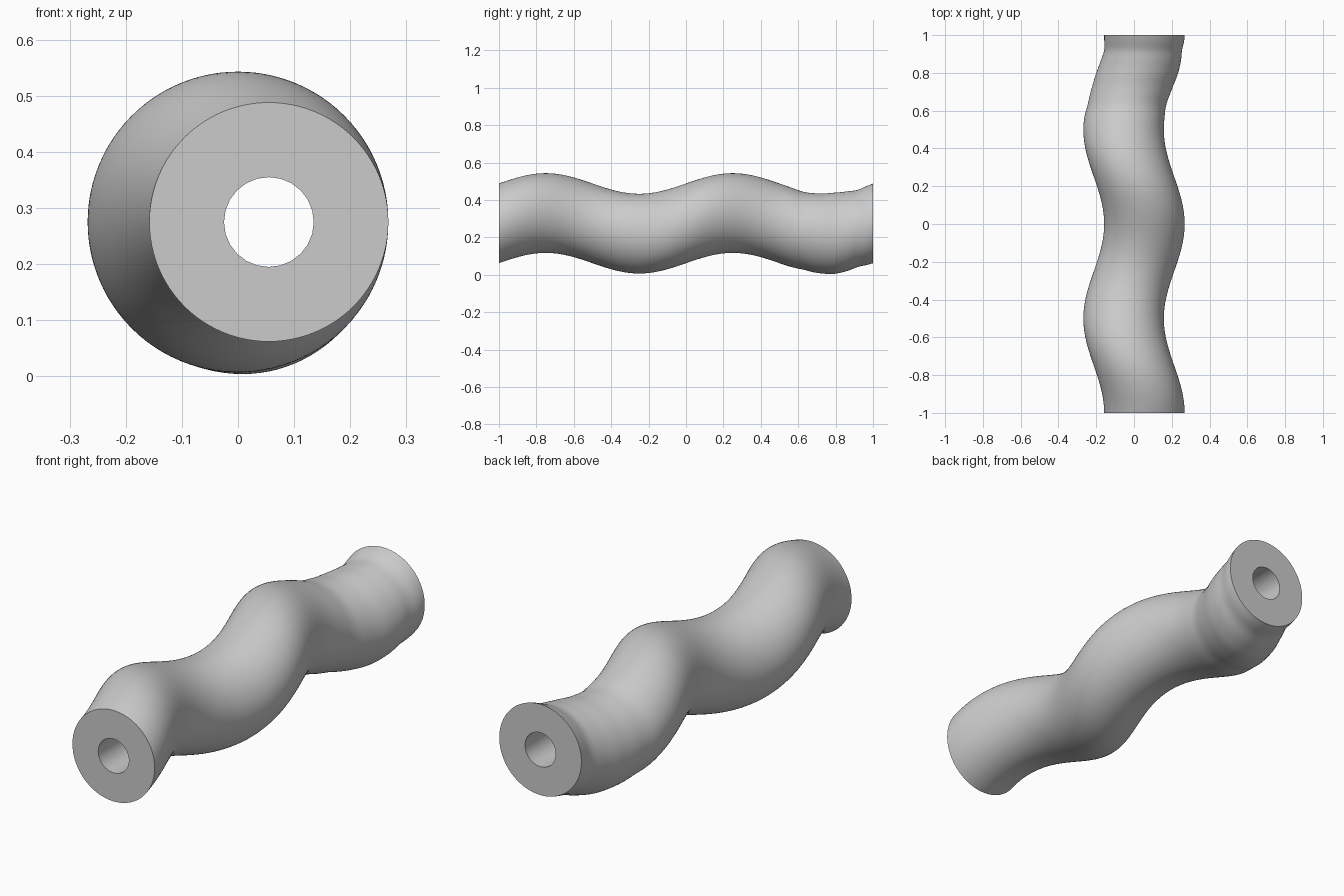
import bpy, bmesh, math

cube = bpy.data.objects.get("Cube")
if cube:
    bpy.data.objects.remove(cube, do_unlink=True)

grey = bpy.data.materials.new("plain grey")
grey.use_nodes = True
colour = (0.6, 0.6, 0.6, 1)
grey.diffuse_color = colour
grey.node_tree.nodes["Principled BSDF"].inputs["Base Color"].default_value = colour

RADIUS, HELIX, BORE, MID_Z = 0.213, 0.055, 0.08, 0.275
SIDES, STEPS, BORE_SIDES = 96, 160, 24


def swell(y):
    """Slight neck and bulge of the tube close to its back end."""
    bumps = ((-0.005, 0.63, 0.05), (0.004, 0.79, 0.05), (-0.007, 0.92, 0.04))
    return sum(h * math.exp(-((y - c) / w) ** 2) for h, c, w in bumps)


def ring(bm, x, y, z, radius, sides):
    angles = [math.tau * i / sides for i in range(sides)]
    return [bm.verts.new((x + radius * math.cos(a), y, z + radius * math.sin(a)))
            for a in angles]


def bridge(bm, a, b):
    for i in range(len(a)):
        j = (i + 1) % len(a)
        bm.faces.new((a[i], a[j], b[j], b[i]))


def edges_of(bm, loop):
    return [bm.edges.get((loop[i - 1], loop[i])) for i in range(len(loop))]


bm = bmesh.new()

# Outer skin: upright circles whose centre winds twice round the axis
skin = []
for s in range(STEPS + 1):
    y = -1 + 2 * s / STEPS
    turn = math.tau * (y + 1)
    skin.append(ring(bm, HELIX * math.cos(turn), y, MID_Z + HELIX * math.sin(turn),
                     RADIUS + swell(y), SIDES))
for a, b in zip(skin, skin[1:]):
    bridge(bm, a, b)

# Straight bore right through
bore = [ring(bm, HELIX, y, MID_Z, BORE, BORE_SIDES) for y in (-1, 1)]
bridge(bm, bore[1], bore[0])

# Flat end faces between skin and bore
step = SIDES // BORE_SIDES
for outer, inner in ((skin[0], bore[0]), (skin[-1], bore[1])):
    for i in range(BORE_SIDES):
        j = (i + 1) % BORE_SIDES
        arc = [outer[(i * step + k) % SIDES] for k in range(step + 1)]
        bm.faces.new([inner[i]] + arc + [inner[j]])

bmesh.ops.recalc_face_normals(bm, faces=bm.faces)
mesh = bpy.data.meshes.new("helical_tube")
bm.to_mesh(mesh)
bm.free()
mesh.materials.append(grey)

tube = bpy.data.objects.new("helical_tube", mesh)
bpy.context.collection.objects.link(tube)
bpy.ops.object.select_all(action='DESELECT')
tube.select_set(True)
bpy.context.view_layer.objects.active = tube
bpy.ops.object.shade_smooth_by_angle(angle=math.radians(35))
